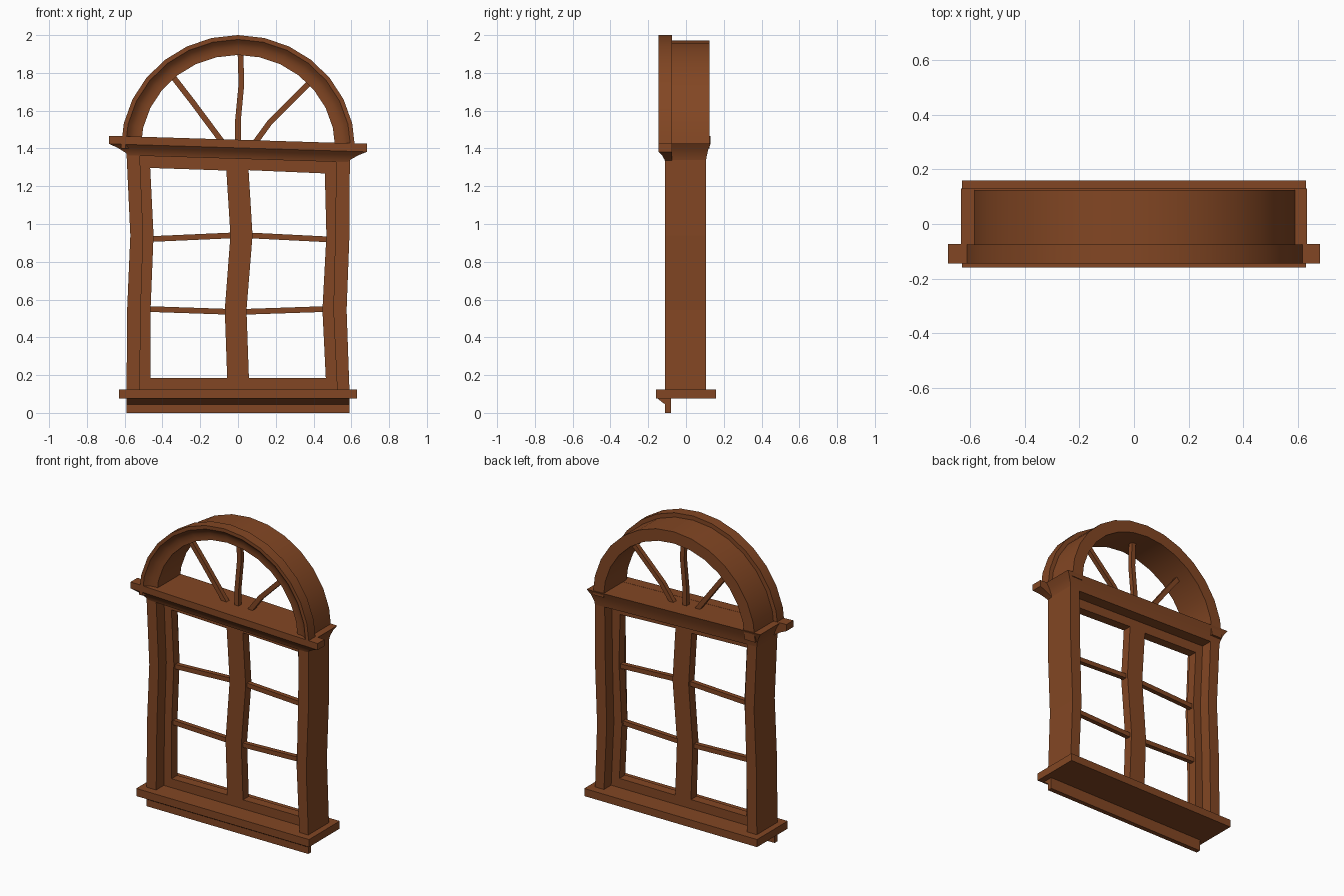
import bpy, bmesh, math
from mathutils import Vector

if "Cube" in bpy.data.objects:
    bpy.data.objects.remove(bpy.data.objects["Cube"])

wood = bpy.data.materials.new("brown_wood")
wood.diffuse_color = (0.225, 0.062, 0.017, 1)
wood.use_nodes = True
wood.node_tree.nodes["Principled BSDF"].inputs["Base Color"].default_value = wood.diffuse_color
TILT = -0.031  # crooked slope of the cornice


def make(name, verts, faces, smooth=False):
    bm = bmesh.new()
    vs = [bm.verts.new(v) for v in verts]
    for f in faces:
        bm.faces.new([vs[i] for i in f])
    bmesh.ops.recalc_face_normals(bm, faces=bm.faces)
    me = bpy.data.meshes.new(name)
    bm.to_mesh(me)
    bm.free()
    me.materials.append(wood)
    ob = bpy.data.objects.new(name, me)
    bpy.context.collection.objects.link(ob)
    if smooth:
        bpy.context.view_layer.objects.active = ob
        ob.select_set(True)
        bpy.ops.object.shade_smooth_by_angle(angle=math.radians(30))
        ob.select_set(False)
    return ob


def tube(name, rings, smooth=False):
    """Skin a list of equal closed rings and cap both ends."""
    n = len(rings[0])
    verts = [v for r in rings for v in r]
    faces = [(i * n + j, i * n + (j + 1) % n, (i + 1) * n + (j + 1) % n, (i + 1) * n + j)
             for i in range(len(rings) - 1) for j in range(n)]
    faces += [tuple(range(n)), tuple(range(len(verts) - n, len(verts)))]
    return make(name, verts, faces, smooth)


def strip(name, a, b, y0, y1):
    """Flat board between two edge polylines (x, z), from y0 to y1."""
    return tube(name, [[(p[0], y0, p[1]), (q[0], y0, q[1]), (q[0], y1, q[1]), (p[0], y1, p[1])]
                       for p, q in zip(a, b)])


def rod(name, pts, r=0.015):
    """Thin square glazing bar along (x, z) points."""
    P = [Vector(p) for p in pts]
    rings = []
    for i, p in enumerate(P):
        d = (P[min(i + 1, len(P) - 1)] - P[max(i - 1, 0)]).normalized()
        n = Vector((-d.y, d.x)) * r
        rings.append([(p.x + n.x, -r, p.y + n.y), (p.x - n.x, -r, p.y - n.y),
                      (p.x - n.x, r, p.y - n.y), (p.x + n.x, r, p.y + n.y)])
    return tube(name, rings)


def stack(name, levels, tilt=TILT, smooth=True):
    """Loft of rectangles: (z, half width, front y, back y)."""
    return tube(name, [[(sx * hx, y, z + tilt * sx * hx)
                        for sx, y in ((-1, f), (1, f), (1, b), (-1, b))]
                       for z, hx, f, b in levels], smooth)


def arch(name, section, n=14, cz=1.40):
    """Sweep a (radius, y) section over a half circle, slightly flattened."""
    rings = []
    for i in range(n + 1):
        t = math.pi * i / n
        rings.append([(r * math.cos(t), y, cz + (r - 0.02) * math.sin(t)) for r, y in section])
    return tube(name, rings, True)


# sill and apron
stack("sill", [(0.075, 0.63, -0.16, 0.16), (0.125, 0.63, -0.16, 0.16)], 0)
stack("apron", [(0, 0.59, -0.11, -0.08), (0.045, 0.59, -0.11, -0.08),
                (0.055, 0.59, -0.125, -0.08), (0.076, 0.59, -0.15, -0.08)], 0)

# wavy side posts and sash edges, as x at each height
Z = (0.12, 0.545, 0.94)


def edge(xs, top):
    return list(zip(xs, Z + (top,)))


post_l = edge((-0.52, -0.515, -0.502, -0.52), 1.37)
post_r = edge((0.525, 0.505, 0.515, 0.52), 1.34)
strip("left_post", edge((-0.59, -0.587, -0.57, -0.59), 1.37), post_l, -0.11, 0.105)
strip("right_post", post_r, edge((0.59, 0.575, 0.59, 0.592), 1.34), -0.11, 0.105)

# casement stiles
S = 0.03
mid = edge((0.002, -0.008, 0.018, -0.003), 1.35)
l_in = edge((-0.463, -0.463, -0.447, -0.468), 1.36)
m_l = edge((-0.055, -0.07, -0.04, -0.066), 1.35)
m_r = edge((0.06, 0.045, 0.077, 0.052), 1.35)
r_in = edge((0.468, 0.447, 0.468, 0.458), 1.335)
strip("left_sash_outer_stile", post_l, l_in, -S, S)
strip("left_sash_inner_stile", m_l, mid, -S, S)
strip("right_sash_inner_stile", mid, m_r, -S, S)
strip("right_sash_outer_stile", r_in, post_r, -S, S)

# casement rails
for side, x0, x1, zb0, zb1 in (("left", -0.5, -0.03, 1.298, 1.282), ("right", 0.03, 0.5, 1.286, 1.266)):
    strip(side + "_top_rail", [(x0, zb0), (x1, zb1)],
          [(x0, 1.35 + TILT * x0), (x1, 1.35 + TILT * x1)], -S, S)
    strip(side + "_bottom_rail", [(x0, 0.12), (x1, 0.12)], [(x0, 0.184), (x1, 0.186)], -S, S)

# horizontal glazing bars
rod("left_upper_bar", [(-0.47, 0.92), (-0.02, 0.94)])
rod("left_lower_bar", [(-0.48, 0.55), (-0.04, 0.535)])
rod("right_upper_bar", [(0.05, 0.94), (0.49, 0.918)])
rod("right_lower_bar", [(0.03, 0.535), (0.47, 0.55)])

# flared lintel and crooked front cornice
stack("lintel", [(1.345, 0.59, -0.10, 0.105), (1.37, 0.594, -0.10, 0.108),
                 (1.41, 0.61, -0.10, 0.117), (1.445, 0.633, -0.10, 0.13)])
stack("cornice", [(1.345, 0.58, -0.11, -0.073), (1.362, 0.60, -0.115, -0.073),
                  (1.385, 0.64, -0.128, -0.073), (1.403, 0.682, -0.145, -0.073),
                  (1.446, 0.682, -0.145, -0.073)])

# arch: moulded front ring and deep band behind
arch("arch_moulding", [(0.62, -0.075), (0.62, -0.145), (0.597, -0.145), (0.58, -0.128),
                       (0.56, -0.117), (0.535, -0.112), (0.515, -0.112), (0.515, -0.075)])
arch("arch_band", [(0.592, -0.08), (0.592, 0.125), (0.515, 0.125), (0.515, -0.08)])

# fan glazing bars
rod("fan_bar_left", [(-0.08, 1.43), (-0.24, 1.645), (-0.36, 1.80)])
rod("fan_bar_middle", [(0, 1.43), (0.0, 1.55), (0.018, 1.74), (0.013, 1.91)])
rod("fan_bar_right", [(0.09, 1.43), (0.17, 1.54), (0.385, 1.755)])
